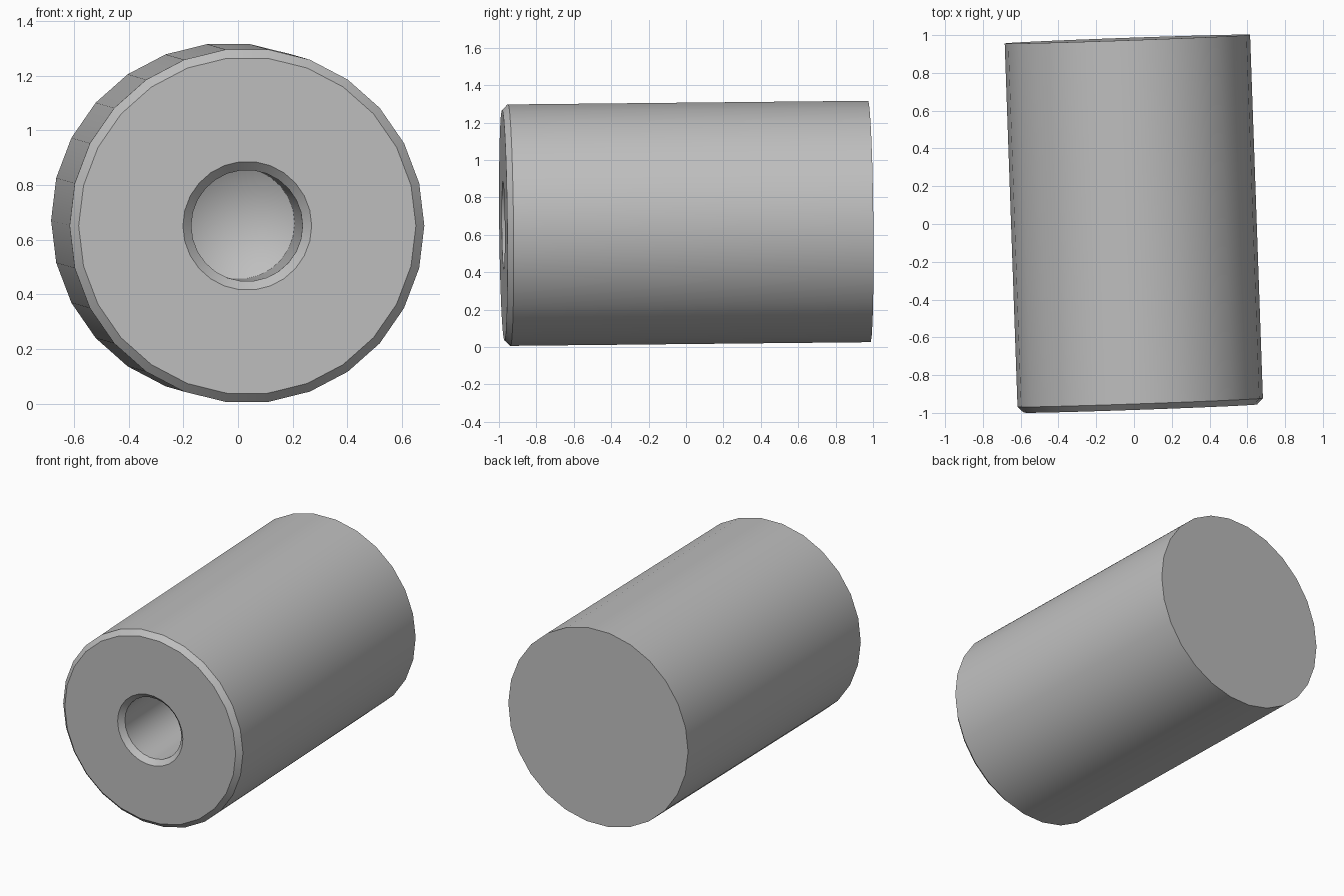
import bpy, bmesh
from math import radians, pi
from mathutils import Vector, Matrix

if "Cube" in bpy.data.objects:
    bpy.data.objects.remove(bpy.data.objects["Cube"], do_unlink=True)

SIDES = 26
RADIUS, HOLE = 0.65, 0.204
BEVEL = 0.032
front = Vector((0.034, -0.977, 0.651))
back = Vector((-0.035, 0.979, 0.671))
length = (back - front).length

# Steel material
steel = bpy.data.materials.new("steel grey")
steel.use_nodes = True
colour = (0.52, 0.52, 0.52, 1)
steel.diffuse_color = colour
steel.node_tree.nodes["Principled BSDF"].inputs["Base Color"].default_value = colour

# Half section (radius, depth): drilled hole, front chamfers, barrel, back face
section = [
    (0, length * 0.5), (HOLE, length * 0.5 - 0.12),
    (HOLE, BEVEL), (HOLE + BEVEL, 0),
    (RADIUS - BEVEL, 0), (RADIUS, BEVEL),
    (RADIUS, length), (0, length),
]

# Turn the section around the long axis
bm = bmesh.new()
verts = [bm.verts.new((r, d, 0)) for r, d in section]
edges = [bm.edges.new(pair) for pair in zip(verts, verts[1:])]
bmesh.ops.spin(bm, geom=verts + edges, cent=(0, 0, 0), axis=(0, 1, 0),
               angle=2 * pi, steps=SIDES)
bmesh.ops.remove_doubles(bm, verts=bm.verts, dist=0.0005)
bmesh.ops.dissolve_degenerate(bm, edges=bm.edges, dist=0.0005)

# Merge the back fan into one flat face
cap = [f for f in bm.faces if all(v.co.y > length - 0.001 for v in f.verts)]
bmesh.ops.dissolve_faces(bm, faces=cap, use_verts=True)
bmesh.ops.recalc_face_normals(bm, faces=bm.faces)

# Lean the axis slightly and put it in place
tilt = Vector((0, 1, 0)).rotation_difference(back - front).to_matrix().to_4x4()
bm.transform(Matrix.Translation(front) @ tilt)

mesh = bpy.data.meshes.new("drilled_pin")
bm.to_mesh(mesh)
bm.free()
mesh.materials.append(steel)
pin = bpy.data.objects.new("drilled_pin", mesh)
bpy.context.collection.objects.link(pin)

# Smooth walls with crisp rims
bpy.ops.object.select_all(action="DESELECT")
pin.select_set(True)
bpy.context.view_layer.objects.active = pin
bpy.ops.object.shade_smooth_by_angle(angle=radians(30))
